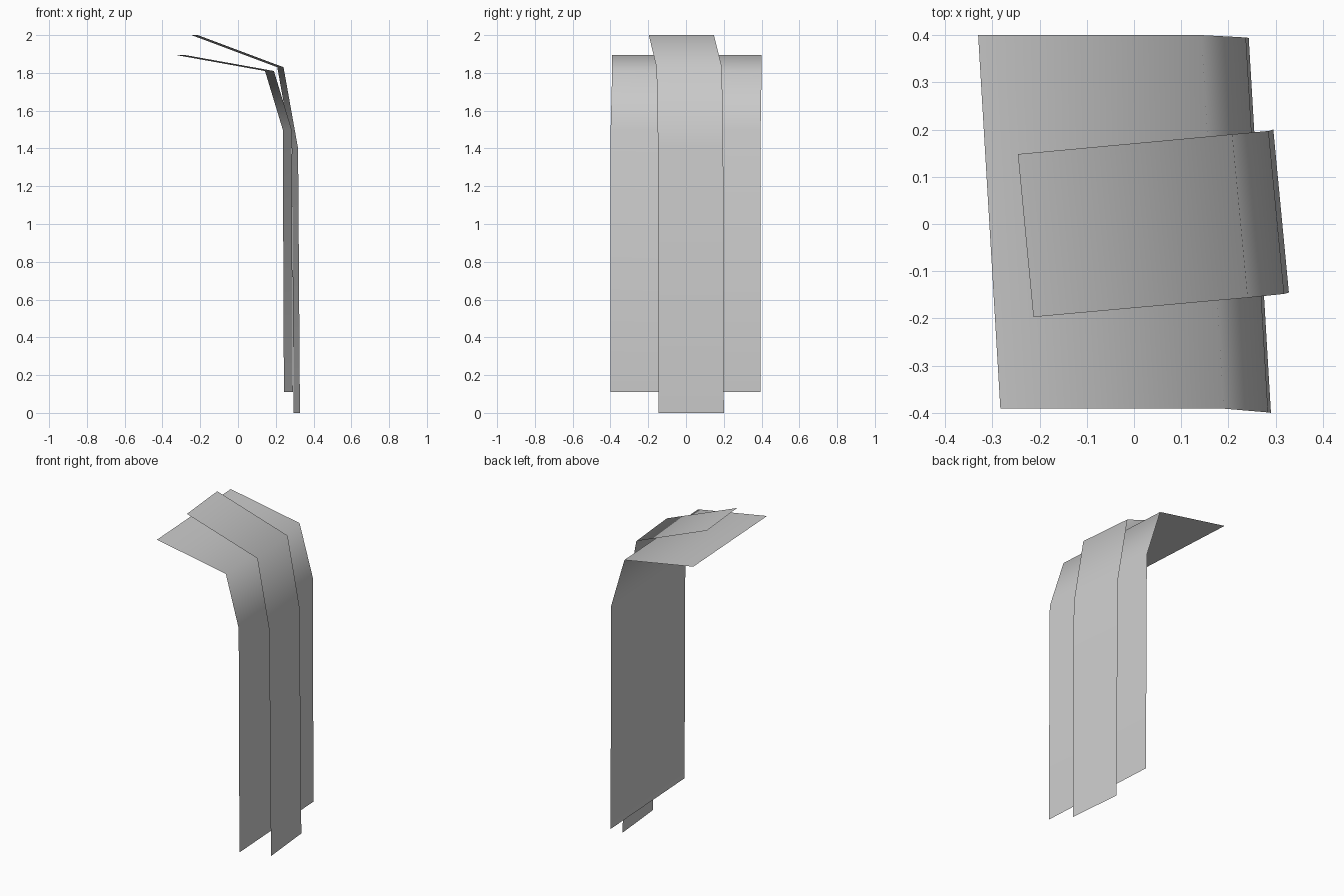
import bpy
import bmesh

cube = bpy.data.objects.get("Cube")
if cube:
    bpy.data.objects.remove(cube, do_unlink=True)

grey = bpy.data.materials.new("light_grey")
grey.use_nodes = True
colour = (0.6, 0.6, 0.6, 1)
grey.diffuse_color = colour
grey.node_tree.nodes["Principled BSDF"].inputs["Base Color"].default_value = colour


def draped_sheet(name, rows):
    """Thin sheet from rows of (back x, back y, front x, front y, z)."""
    bm = bmesh.new()
    pairs = [(bm.verts.new((bx, by, z)), bm.verts.new((fx, fy, z)))
             for bx, by, fx, fy, z in rows]
    for (b0, f0), (b1, f1) in zip(pairs, pairs[1:]):
        bm.faces.new((b0, f0, f1, b1)).smooth = True
    mesh = bpy.data.meshes.new(name)
    bm.to_mesh(mesh)
    bm.free()
    mesh.materials.append(grey)
    sheet = bpy.data.objects.new(name, mesh)
    bpy.context.collection.objects.link(sheet)


# Wide sheet underneath: overhanging flap, two bends, long drop
draped_sheet("wide_sheet", [
    (-0.33, 0.40, -0.283, -0.391, 1.895),
    (0.143, 0.40, 0.19, -0.391, 1.81),
    (0.237, 0.395, 0.284, -0.399, 1.50),
    (0.243, 0.394, 0.29, -0.40, 0.11),
])

# Narrow sheet on top, turned slightly, reaching the ground
draped_sheet("narrow_sheet", [
    (-0.246, 0.148, -0.213, -0.197, 2.0),
    (0.208, 0.19, 0.241, -0.156, 1.83),
    (0.285, 0.197, 0.318, -0.148, 1.40),
    (0.295, 0.20, 0.328, -0.145, 0.0),
])
